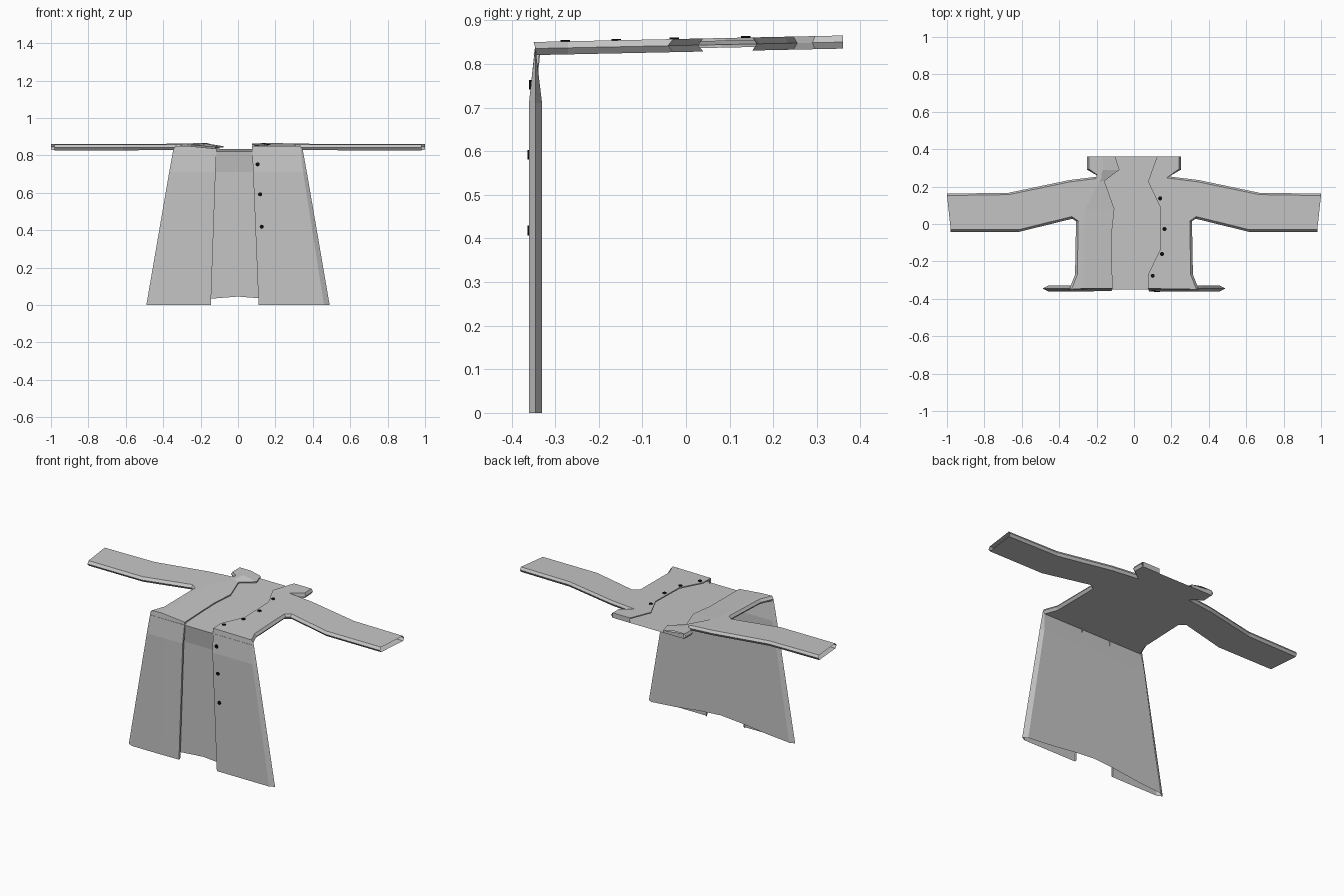
import bpy, bmesh, math
from mathutils import Vector

if "Cube" in bpy.data.objects:
    bpy.data.objects.remove(bpy.data.objects["Cube"])


def material(name, c):
    m = bpy.data.materials.new(name)
    m.diffuse_color = (c, c, c, 1)
    m.use_nodes = True
    m.node_tree.nodes["Principled BSDF"].inputs["Base Color"].default_value = m.diffuse_color
    return m


cloth = material("grey cloth", 0.56)
black = material("black button", 0.004)
T = 0.015          # half the thickness of the folded coat
FOLD = -0.345      # y of the edge where the coat bends down


def lay(p, h):
    """Point on the lying upper half, h above its middle plane."""
    return Vector((p[0], p[1], 0.8425 + 0.021 * p[1] + h))


def face(bm, pts, out):
    """Add a face that looks towards the direction out."""
    f = bm.faces.new([bm.verts.new(p) for p in pts])
    f.normal_update()
    if f.normal.dot(Vector(out)) < 0:
        f.normal_flip()


def finish(bm, name, mat):
    bmesh.ops.remove_doubles(bm, verts=bm.verts, dist=0.0002)
    me = bpy.data.meshes.new(name)
    bm.to_mesh(me)
    bm.free()
    me.materials.append(mat)
    ob = bpy.data.objects.new(name, me)
    bpy.context.collection.objects.link(ob)
    return ob


def inset(chain, d):
    res = []
    for i, p in enumerate(chain):
        a, b = chain[max(i - 1, 0)], chain[min(i + 1, len(chain) - 1)]
        t = Vector((b[0] - a[0], b[1] - a[1])).normalized()
        res.append((p[0] + t.y * d, p[1] - t.x * d))
    return res


def flip(chain, s):
    return [(x * s, y) for x, y in chain]


# Half outline: collar to cuff, then cuff to armpit to fold
upper = [(0.25, 0.36), (0.25, 0.29), (0.18, 0.255), (0.345, 0.235), (0.67, 0.167), (1.0, 0.162)]
lower = [(0.98, -0.042), (0.615, -0.042), (0.33, 0.028), (0.31, 0.015), (0.315, -0.27), (0.345, FOLD)]
upper_in, lower_in = inset(upper, 0.01), inset(lower, 0.012)
outline = upper_in + lower_in

# Skirt rows: half width, bevel, then (y, z) of front, middle and back
skirt = [(0.345, 0.012, (FOLD, 0.8503), (FOLD, 0.8353), (FOLD, 0.8203)),
         (0.368, 0.02, (-0.36, 0.71), (FOLD, 0.71), (-0.33, 0.71)),
         (0.49, 0.03, (-0.36, 0.0), (FOLD, 0.0), (-0.33, 0.0))]

# Front opening edges, fold to collar
open_right = [(0.075, FOLD), (0.075, -0.27), (0.14, -0.136), (0.14, 0.09), (0.075, 0.227), (0.123, 0.36)]
open_left = [(-0.115, FOLD), (-0.12, -0.06), (-0.105, 0.08), (-0.158, 0.23), (-0.078, 0.29), (-0.1, 0.36)]
crease_left = [(-0.27, FOLD), (-0.27, -0.06), (-0.26, 0.08), (-0.2, 0.225), (-0.165, 0.29), (-0.165, 0.36)]


def front(name, s, crease, edge, edge_h, hem_x):
    bm = bmesh.new()
    # lying panel with sleeve
    face(bm, [lay(p, T) for p in flip(outline, s) + crease], (0, 0, 1))
    n = len(edge)
    for i in range(n - 1):
        e0, e1 = lay(edge[i], edge_h), lay(edge[i + 1], edge_h)
        if crease is not edge:
            face(bm, [lay(crease[i], T), e0, e1, lay(crease[i + 1], T)], (0, 0, 1))
        # turned-in lip along the opening
        down = Vector((0, 0, -0.007))
        face(bm, [e0, e1, e1 + down, e0 + down], (-s, 0, 0))
    # hanging panel
    rows = []
    for k, (w, b, f, m, bk) in enumerate(skirt):
        u = (0.85 - f[1]) / 0.85
        x_in = edge[0][0] + (hem_x - edge[0][0]) * u
        e = lay(edge[0], edge_h) if k == 0 else Vector((x_in, f[0] + 0.002 * (T - edge_h) / T, f[1]))
        c = lay(crease[0], T) if k == 0 else Vector((x_in + 0.12 * s, *f))
        rows.append((Vector((s * (w - b), *f)), c, e))
    for r0, r1 in zip(rows, rows[1:]):
        for j in range(2):
            if (r0[j] - r0[j + 1]).length < 1e-4:
                face(bm, [r0[j], r1[j + 1], r1[j]], (0, -1, 0))
            else:
                face(bm, [r0[j], r0[j + 1], r1[j + 1], r1[j]], (0, -1, 0))
        d = Vector((0, 0.012, 0))
        face(bm, [r0[2], r1[2], r1[2] + d, r0[2] + d], (-s, 0, 0))
    # closed top of the collar
    top = [edge[-1]] + [(upper_in[0][0] * s, 0.36)]
    face(bm, [lay(top[0], edge_h), lay(top[1], T), lay(top[1], -T), lay(top[0], -T)], (0, 1, 0))
    return finish(bm, name, cloth)


front("front_panel_buttoned", 1, open_right, open_right, T, 0.11)
front("front_panel_under", -1, crease_left, open_left, 0.0, -0.145)

# Back panel with both sleeves and an arched hem
bm = bmesh.new()
face(bm, [lay(p, -T) for p in outline + flip(outline, -1)[::-1]], (0, 0, -1))
(w0, b0, _, _, k0), (w1, b1, _, _, k1), (w2, b2, _, _, k2) = skirt
face(bm, [(w0 - b0, *k0), (b0 - w0, *k0), (b1 - w1, *k1), (w1 - b1, *k1)], (0, 1, 0))
hem = [(w2 - b2, 0.002), (0.3, 0.015), (0.14, 0.034), (0, 0.045)]
hem = hem + flip(hem[:-1], -1)[::-1]
face(bm, [(b1 - w1, *k1), (w1 - b1, *k1)] + [(x, -0.33, z) for x, z in hem], (0, 1, 0))
finish(bm, "back_panel", cloth)

# Pointed side seams joining front and back
for s, side in ((1, "left"), (-1, "right")):
    bm = bmesh.new()
    for mid, inn in ((upper, upper_in), (lower, lower_in)):
        for i in range(len(mid) - 1):
            m0, m1 = flip(mid[i:i + 2], s)
            n0, n1 = flip(inn[i:i + 2], s)
            out = Vector((m0[0] + m1[0] - n0[0] - n1[0], m0[1] + m1[1] - n0[1] - n1[1], 0))
            for h in (T, -T):
                face(bm, [lay(m0, 0), lay(m1, 0), lay(n1, h), lay(n0, h)], out)
    for (wa, ba, fa, ma, ka), (wb, bb, fb, mb, kb) in zip(skirt, skirt[1:]):
        for a, b in ((fa, fb), (ka, kb)):
            face(bm, [(s * wa, *ma), (s * wb, *mb), (s * (wb - bb), *b), (s * (wa - ba), *a)], (s, 0, 0))
    finish(bm, side + "_seam", cloth)

# Buttons along the top panel edge
lying = [(0.14, 0.137), (0.163, -0.027), (0.15, -0.16), (0.1, -0.277)]
hanging = [(0.105, 0.752), (0.118, 0.592), (0.127, 0.418)]
spots = [(lay(p, T + 0.001), 0) for p in lying]
spots += [(Vector((x, -0.361 if z < 0.71 else -0.357, z)), math.pi / 2) for x, z in hanging]
for loc, turn in spots:
    bpy.ops.mesh.primitive_cylinder_add(vertices=12, radius=0.011, depth=0.005, location=loc, rotation=(turn, 0, 0))
    ob = bpy.context.object
    ob.name = "button"
    ob.data.materials.append(black)
